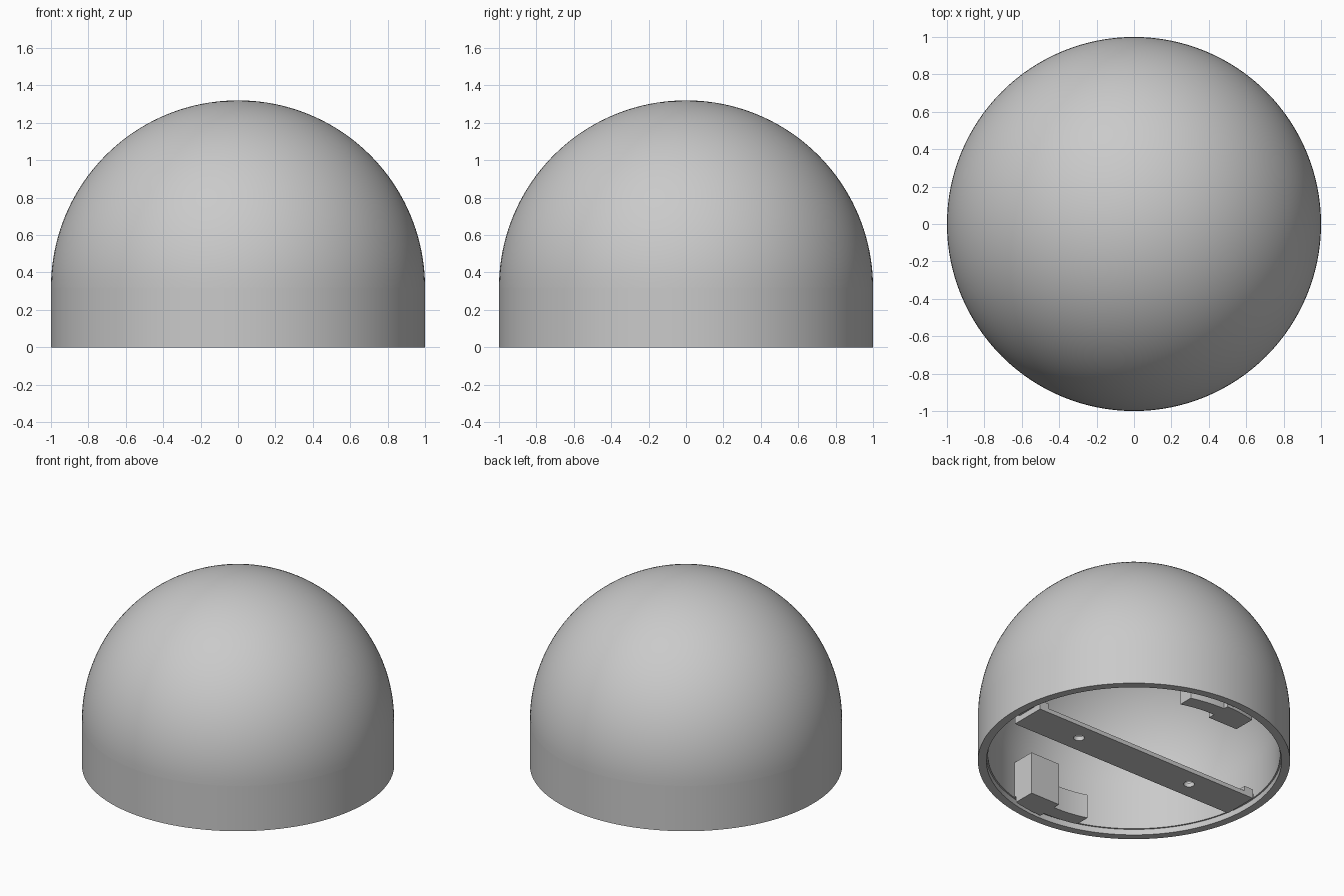
import bpy, bmesh
from math import sin, cos, pi, radians
from mathutils import Matrix

cube = bpy.data.objects.get("Cube")
if cube:
    bpy.data.objects.remove(cube, do_unlink=True)

grey = bpy.data.materials.new("light grey")
grey.use_nodes = True
colour = (0.59, 0.59, 0.59, 1)
grey.diffuse_color = colour
grey.node_tree.nodes["Principled BSDF"].inputs["Base Color"].default_value = colour


def make_object(name, bm, smooth=True):
    bmesh.ops.recalc_face_normals(bm, faces=bm.faces)
    mesh = bpy.data.meshes.new(name)
    bm.to_mesh(mesh)
    bm.free()
    mesh.materials.append(grey)
    obj = bpy.data.objects.new(name, mesh)
    bpy.context.collection.objects.link(obj)
    bpy.ops.object.select_all(action='DESELECT')
    obj.select_set(True)
    bpy.context.view_layer.objects.active = obj
    if smooth:
        bpy.ops.object.shade_smooth_by_angle(angle=radians(30))
    return obj


def add_prism(bm, outline, bottom, top):
    """Extrude a flat xy outline between two heights."""
    face = bm.faces.new([bm.verts.new((x, y, bottom)) for x, y in outline])
    solid = bmesh.ops.extrude_face_region(bm, geom=[face])
    verts = [v for v in solid["geom"] if isinstance(v, bmesh.types.BMVert)]
    bmesh.ops.translate(bm, verts=verts, vec=(0, 0, top - bottom))


def box(x_from, x_to, half_y):
    return [(x_from, -half_y), (x_to, -half_y), (x_to, half_y), (x_from, half_y)]


def arc(radius, y_from, y_to, steps=12):
    """Points along the +x side of a circle between two y values."""
    ys = [y_from + (y_to - y_from) * i / steps for i in range(steps + 1)]
    return [((radius ** 2 - y * y) ** 0.5, y) for y in ys]


def revolve(name, profile):
    """Spin a closed (radius, height) profile around the z axis."""
    bm = bmesh.new()
    verts = [bm.verts.new((r, 0, z)) for r, z in profile]
    edges = [bm.edges.new(pair) for pair in zip(verts, verts[1:] + verts[:1])]
    bmesh.ops.spin(bm, geom=verts + edges, axis=(0, 0, 1), cent=(0, 0, 0),
                   angle=2 * pi, steps=128)
    bmesh.ops.remove_doubles(bm, verts=bm.verts, dist=0.0002)
    make_object(name, bm)


# Hollow dome on a straight base ring with a stepped inner rim
spring, inner, rim = 0.32, 0.935, 0.945
steps = 40
angles = [i * pi / 2 / steps for i in range(steps + 1)]
revolve("dome", [(inner * sin(a), spring + inner * cos(a)) for a in angles]
        + [(cos(a), spring + sin(a)) for a in angles])
revolve("base_ring", [(inner, spring), (inner, 0.04), (rim, 0.04), (rim, 0),
                      (1, 0), (1, spring)])

# Flat crossbar with two screw holes
half_width, half_length = 0.125, 0.89
bm = bmesh.new()
add_prism(bm, box(-half_length, half_length, half_width), 0, 0.03)
crossbar = make_object("crossbar", bm, smooth=False)

bm = bmesh.new()
for x in (-0.46, 0.46):
    bmesh.ops.create_cone(bm, cap_ends=True, segments=32, radius1=0.035,
                          radius2=0.035, depth=0.3,
                          matrix=Matrix.Translation((x, 0, 0)))
cutter = make_object("hole_cutter", bm, smooth=False)
cutter.hide_render = True
holes = crossbar.modifiers.new("holes", 'BOOLEAN')
holes.operation = 'DIFFERENCE'
holes.object = cutter
bpy.context.view_layer.objects.active = crossbar
bpy.ops.object.modifier_apply(modifier="holes")
bpy.data.objects.remove(cutter, do_unlink=True)

# Raised tabs tying the crossbar ends to the wall
for side, name in ((1, "left"), (-1, "right")):
    bm = bmesh.new()
    add_prism(bm, box(side * 0.82, side * half_length, half_width), 0.03, 0.065)
    add_prism(bm, box(side * 0.85, side * 0.945, 0.08), 0.04, 0.065)
    make_object(name + "_crossbar_tab", bm, smooth=False)

# Twist-lock clips: tall stop block beside a low curved ledge
for turn, name in ((-pi / 2, "front"), (pi / 2, "back")):
    bm = bmesh.new()
    add_prism(bm, [(0.735, 0.01), (0.735, 0.24)] + arc(0.92, 0.24, 0.01), 0, 0.3)
    add_prism(bm, [(0.8, 0.01), (0.8, 0.24)] + arc(0.95, 0.24, 0.01), 0.045, 0.3)
    add_prism(bm, arc(0.785, -0.24, 0.01) + arc(0.885, 0.01, -0.24), 0, 0.17)
    bmesh.ops.rotate(bm, verts=bm.verts, cent=(0, 0, 0),
                     matrix=Matrix.Rotation(turn, 3, 'Z'))
    make_object(name + "_lock_clip", bm)
